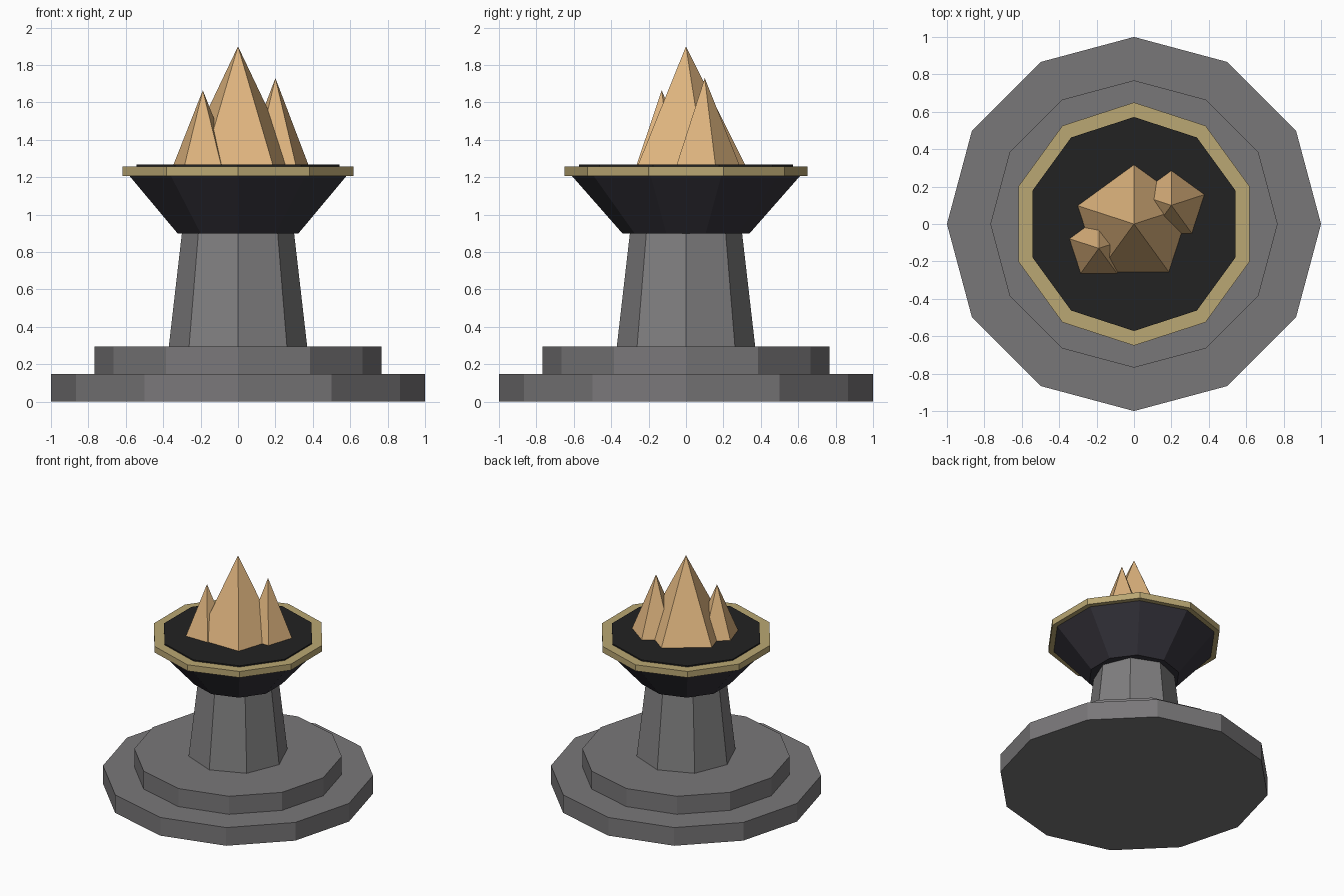
import bpy
import math

if "Cube" in bpy.data.objects:
    bpy.data.objects.remove(bpy.data.objects["Cube"])


def material(name, rgb):
    """Flat colour given as 0-255 display values, stored as linear."""
    m = bpy.data.materials.new(name)
    lin = [((c / 255 + 0.055) / 1.055) ** 2.4 for c in rgb]
    m.diffuse_color = (*lin, 1)
    m.use_nodes = True
    m.node_tree.nodes["Principled BSDF"].inputs["Base Color"].default_value = m.diffuse_color
    return m


STONE = material("grey stone", (121, 119, 121))
PILLAR = material("light grey stone", (128, 127, 128))
IRON = material("dark iron", (54, 52, 60))
GOLD = material("dull gold", (186, 167, 115))
COAL = material("black coal", (34, 34, 34))
FLAME = material("orange flame", (222, 180, 126))


def frustum(name, sides, r_bottom, r_top, z0, z1, mat, x=0, y=0):
    """Flat-sided prism, frustum or cone with one corner pointing to +y."""
    bpy.ops.mesh.primitive_cone_add(
        vertices=sides, radius1=r_bottom, radius2=r_top, depth=z1 - z0,
        location=(x, y, (z0 + z1) / 2))
    ob = bpy.context.object
    # turn the corner to +y whatever the primitive's starting corner
    v = max(ob.data.vertices, key=lambda p: p.co.xy.length).co
    turn = math.pi / 2 - math.atan2(v.y, v.x)
    ob.rotation_euler.z = turn
    ob.name = name
    ob.data.materials.append(mat)
    return ob


# stepped base
frustum("lower_step", 12, 1.0, 1.0, 0, 0.148, STONE)
frustum("upper_step", 12, 0.768, 0.768, 0.148, 0.295, STONE)

# tapered pillar
frustum("pillar", 8, 0.37, 0.30, 0.295, 0.90, PILLAR)

# bowl with gold rim and bed of coal
frustum("bowl", 10, 0.34, 0.61, 0.90, 1.207, IRON)
frustum("rim", 10, 0.65, 0.65, 1.207, 1.257, GOLD)
frustum("coal_bed", 10, 0.572, 0.572, 1.22, 1.267, COAL)

# flames
for name, x, y, r, top in (("main_flame", 0, 0, 0.32, 1.90),
                           ("right_flame", 0.20, 0.10, 0.188, 1.73),
                           ("left_flame", -0.188, -0.13, 0.168, 1.665)):
    frustum(name, 5, r, 0, 1.26, top, FLAME, x, y)
